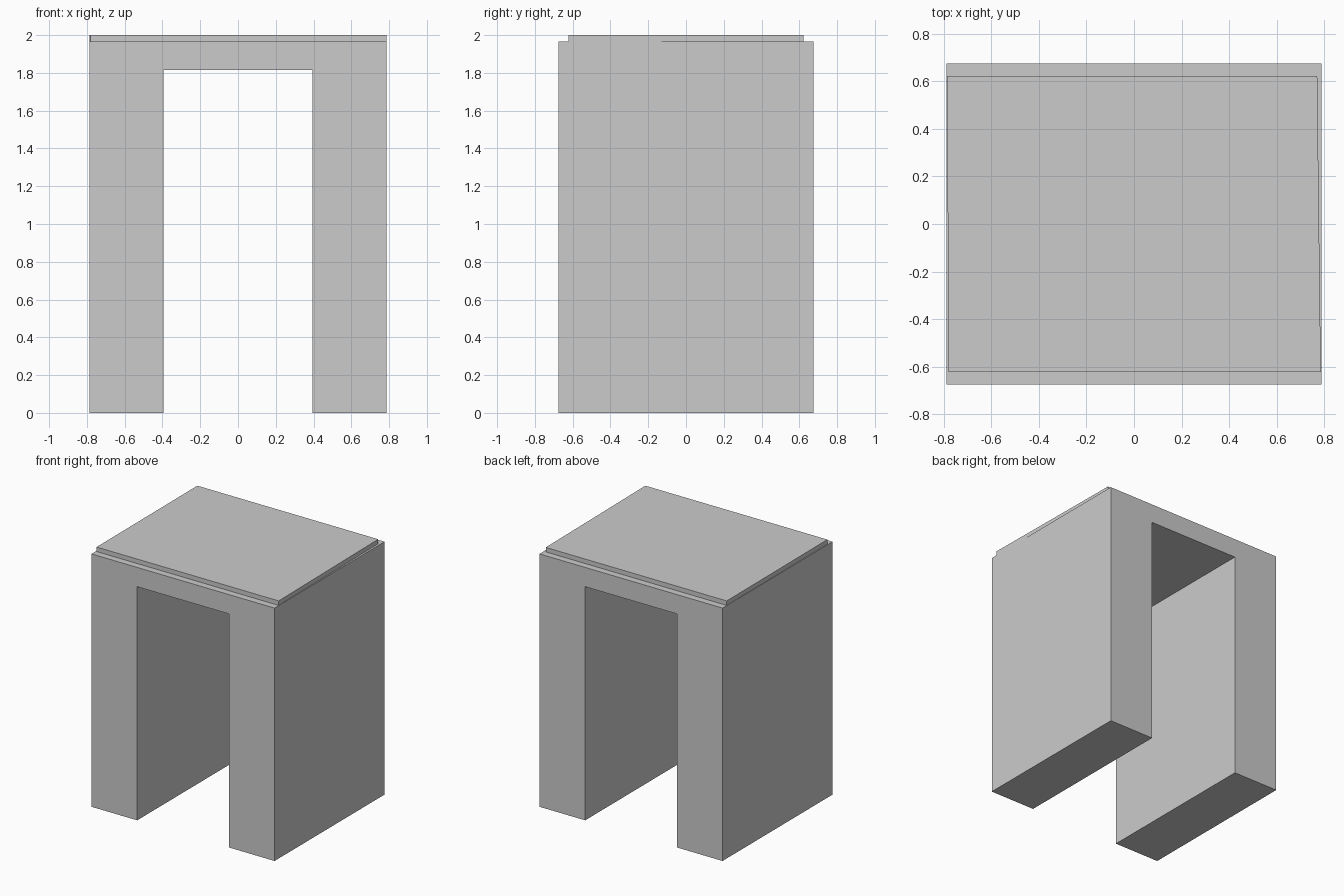
import bpy, bmesh

if "Cube" in bpy.data.objects:
    bpy.data.objects.remove(bpy.data.objects["Cube"])


def prism(name, points, direction):
    """Extrude a closed planar outline along a direction into a solid."""
    bm = bmesh.new()
    face = bm.faces.new([bm.verts.new(p) for p in points])
    ext = bmesh.ops.extrude_face_region(bm, geom=[face])
    verts = [g for g in ext["geom"] if isinstance(g, bmesh.types.BMVert)]
    bmesh.ops.translate(bm, verts=verts, vec=direction)
    bmesh.ops.recalc_face_normals(bm, faces=bm.faces)
    mesh = bpy.data.meshes.new(name)
    bm.to_mesh(mesh)
    bm.free()
    obj = bpy.data.objects.new(name, mesh)
    bpy.context.collection.objects.link(obj)
    return obj


half_w, half_d = 0.787, 0.675
inner, lintel_z, body_z, top_z = 0.394, 1.815, 1.965, 2.0

# Arch body: two thick side walls joined by a lintel
outline = [(-half_w, 0), (-inner, 0), (-inner, lintel_z), (inner, lintel_z),
           (inner, 0), (half_w, 0), (half_w, body_z), (-half_w, body_z)]
prism("arch_body", [(x, -half_d, z) for x, z in outline], (0, 2 * half_d, 0))

# Thin roof slab, stepped in at front and back and slightly skewed at the sides
slab = [(-0.78, -0.622), (0.785, -0.622), (0.77, 0.622), (-0.785, 0.622)]
prism("roof_slab", [(x, y, body_z) for x, y in slab], (0, 0, top_z - body_z))
